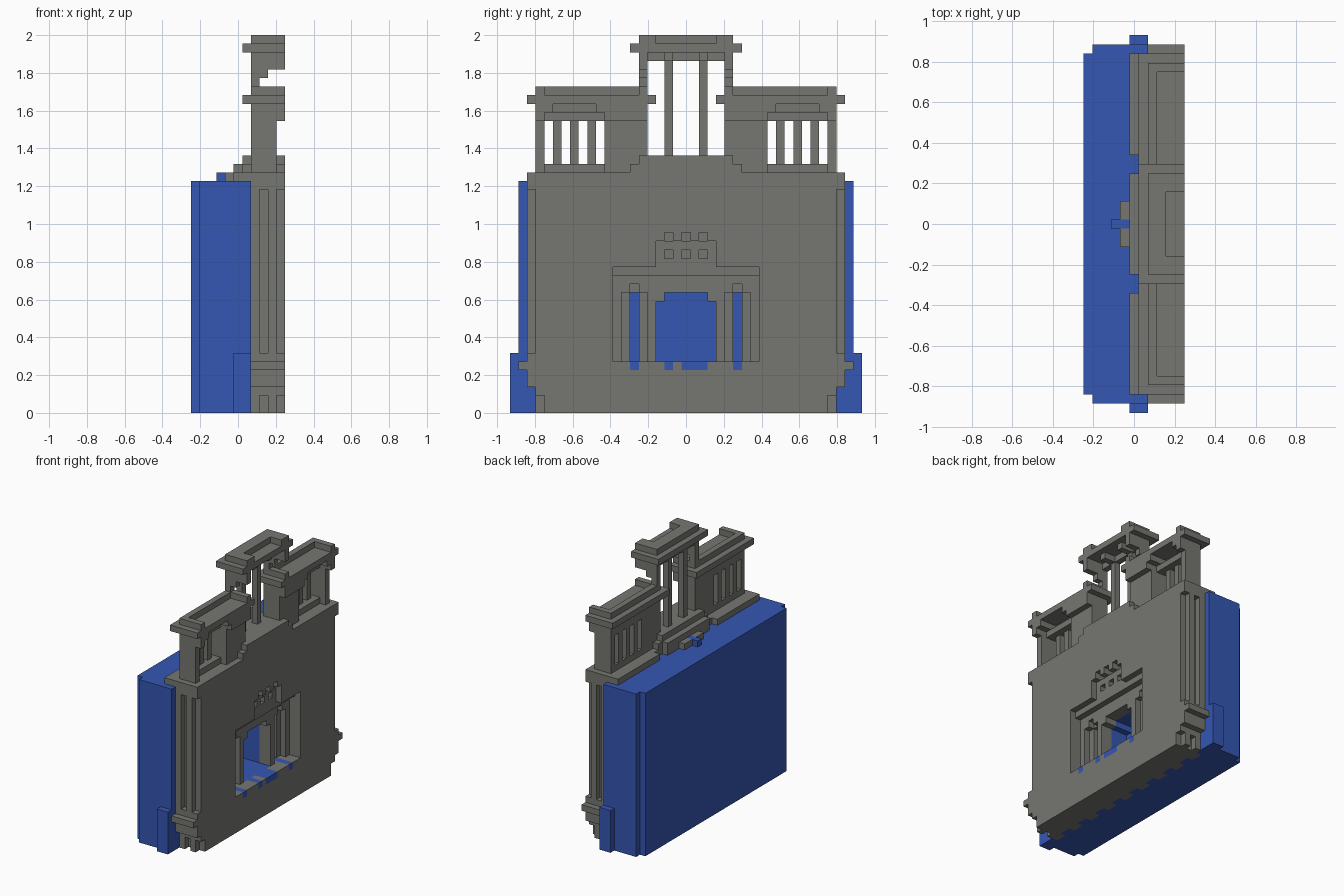
import bpy, bmesh
from mathutils import Vector

cube = bpy.data.objects.get("Cube")
if cube:
    bpy.data.objects.remove(cube, do_unlink=True)

UNIT = 1 / 22            # edge length of one building block
WIDTH = 41               # blocks from side to side
ORIGIN = Vector((-5.5, -20.5, 0))


def material(name, rgb):
    m = bpy.data.materials.new(name)
    m.use_nodes = True
    m.diffuse_color = (*rgb, 1)
    m.node_tree.nodes["Principled BSDF"].inputs["Base Color"].default_value = (*rgb, 1)
    return m


STONE = material("grey stone", (0.18, 0.18, 0.165))
BLUE = material("blue", (0.035, 0.095, 0.45))


def box(x, y, z, mirror=False):
    """Blocks in the half-open ranges x, y, z, optionally mirrored across the middle."""
    cells = {(i, j, k) for i in range(*x) for j in range(*y) for k in range(*z)}
    if mirror:
        cells |= {(i, WIDTH - 1 - j, k) for i, j, k in cells}
    return cells


def flip(cells):
    return {(i, WIDTH - 1 - j, k) for i, j, k in cells}


def build(name, cells, mat):
    """Skin the outside of a set of blocks and merge the flat areas."""
    bm = bmesh.new()
    verts = {}

    def vert(p):
        key = tuple(p)
        if key not in verts:
            verts[key] = bm.verts.new((Vector(key) + ORIGIN) * UNIT)
        return verts[key]

    for c in sorted(cells):
        for axis in range(3):
            for side in (0, 1):
                near = list(c)
                near[axis] += 2 * side - 1
                if tuple(near) in cells:
                    continue
                ring = []
                for a, b in ((0, 0), (1, 0), (1, 1), (0, 1)):
                    p = list(c)
                    p[axis] += side
                    p[(axis + 1) % 3] += a
                    p[(axis + 2) % 3] += b
                    ring.append(vert(p))
                bm.faces.new(ring if side else ring[::-1])
    bmesh.ops.dissolve_limit(bm, angle_limit=0.01, verts=bm.verts[:], edges=bm.edges[:])
    mesh = bpy.data.meshes.new(name)
    bm.to_mesh(mesh)
    bm.free()
    mesh.materials.append(mat)
    obj = bpy.data.objects.new(name, mesh)
    bpy.context.collection.objects.link(obj)


# Doorway volumes, cut from the wall and the body behind it
door = box((4, 11), (17, 24), (6, 13)) | box((4, 11), (18, 23), (13, 14))
slots = box((7, 11), (26, 27), (6, 14), True)
niche = (box((9, 11), (12, 29), (6, 16)) | box((10, 11), (12, 29), (16, 17))
         | box((8, 11), (27, 28), (6, 14), True) | box((8, 11), (25, 26), (6, 14), True)
         | box((8, 11), (26, 27), (14, 15), True))
gable = box((10, 11), (17, 24), (17, 20))
for j in (18, 20, 22):
    gable |= box((8, 11), (j, j + 1), (18, 19)) | box((9, 11), (j, j + 1), (20, 21))

# Blue inlay in the doorway floor
inlay = box((7, 11), (26, 27), (5, 6), True)
inlay |= box((7, 11), (18, 19), (5, 6)) | box((7, 11), (20, 23), (5, 6))
inlay |= box((7, 9), (17, 24), (5, 6))

# Teeth along the foot of the wall
teeth = set()
for j in range(3, 38, 4):
    teeth |= box((6, 7), (j, j + 2), (0, 1))

# Wall with stepped foot, moulding and grooved sides
wall = box((7, 11), (3, 38), (0, 3)) | box((7, 11), (2, 39), (3, 27))
wall |= box((7, 11), (1, 40), (5, 6))
for i in (8, 10):
    wall -= box((i, i + 1), (37, 38), (0, 2), True)
    wall -= box((i, i + 1), (38, 39), (7, 26), True)
wall -= door | slots | niche | gable | inlay
build("front_wall", wall | teeth, STONE)
build("floor_inlay", inlay, BLUE)

# Blue body and its side tabs
body = box((1, 7), (1, 40), (0, 27)) | box((0, 1), (2, 39), (0, 27))
build("rear_body", body - door - teeth, BLUE)
tab = box((5, 7), (40, 41), (0, 7))
build("left_tab", tab, BLUE)
build("right_tab", flip(tab), BLUE)

# Ledge and stepped centre plinth on top of the wall
peg = box((3, 5), (20, 21), (27, 28))
ledge = box((6, 11), (2, 39), (27, 28)) | box((5, 6), (15, 26), (27, 28))
ledge |= box((5, 6), (28, 39), (27, 28), True) | box((4, 5), (18, 23), (27, 28))
ledge |= box((5, 6), (15, 26), (28, 29)) | box((6, 11), (14, 27), (28, 29))
ledge |= box((6, 11), (15, 26), (29, 30))
build("top_ledge", ledge - peg, STONE)
build("rear_peg", peg, BLUE)

# Side towers: barred back wall, end piers, corbelled front and hollow roof
tower = box((7, 8), (25, 38), (28, 36)) | box((8, 9), (30, 37), (28, 29))
for j in (30, 32, 34, 36):
    tower -= box((7, 8), (j, j + 1), (29, 34))
tower |= box((7, 10), (25, 30), (28, 36)) | box((7, 10), (37, 38), (28, 36))
tower |= box((10, 11), (25, 30), (34, 36)) | box((10, 11), (37, 38), (34, 36))
tower |= box((8, 11), (30, 31), (35, 36)) | box((8, 11), (36, 37), (35, 36))
tower |= box((8, 9), (30, 37), (34, 35))
tower |= box((6, 11), (24, 39), (36, 37)) | box((7, 11), (25, 38), (37, 38))
tower -= box((8, 11), (26, 37), (37, 38))
build("left_tower", tower, STONE)
build("right_tower", flip(tower), STONE)

# Centre canopy: posts, corbels and hollow roof
posts = box((7, 8), (22, 23), (30, 41), True) | box((7, 8), (25, 26), (30, 39), True)
build("canopy_posts", posts, STONE)
canopy = box((7, 9), (25, 26), (39, 40), True) | box((7, 11), (25, 26), (40, 42), True)
canopy |= box((7, 8), (15, 26), (41, 42)) | box((7, 10), (22, 23), (41, 42), True)
canopy |= box((6, 11), (14, 27), (42, 43)) | box((7, 11), (15, 26), (43, 44))
canopy -= box((9, 11), (17, 24), (43, 44))
build("canopy_roof", canopy, STONE)
